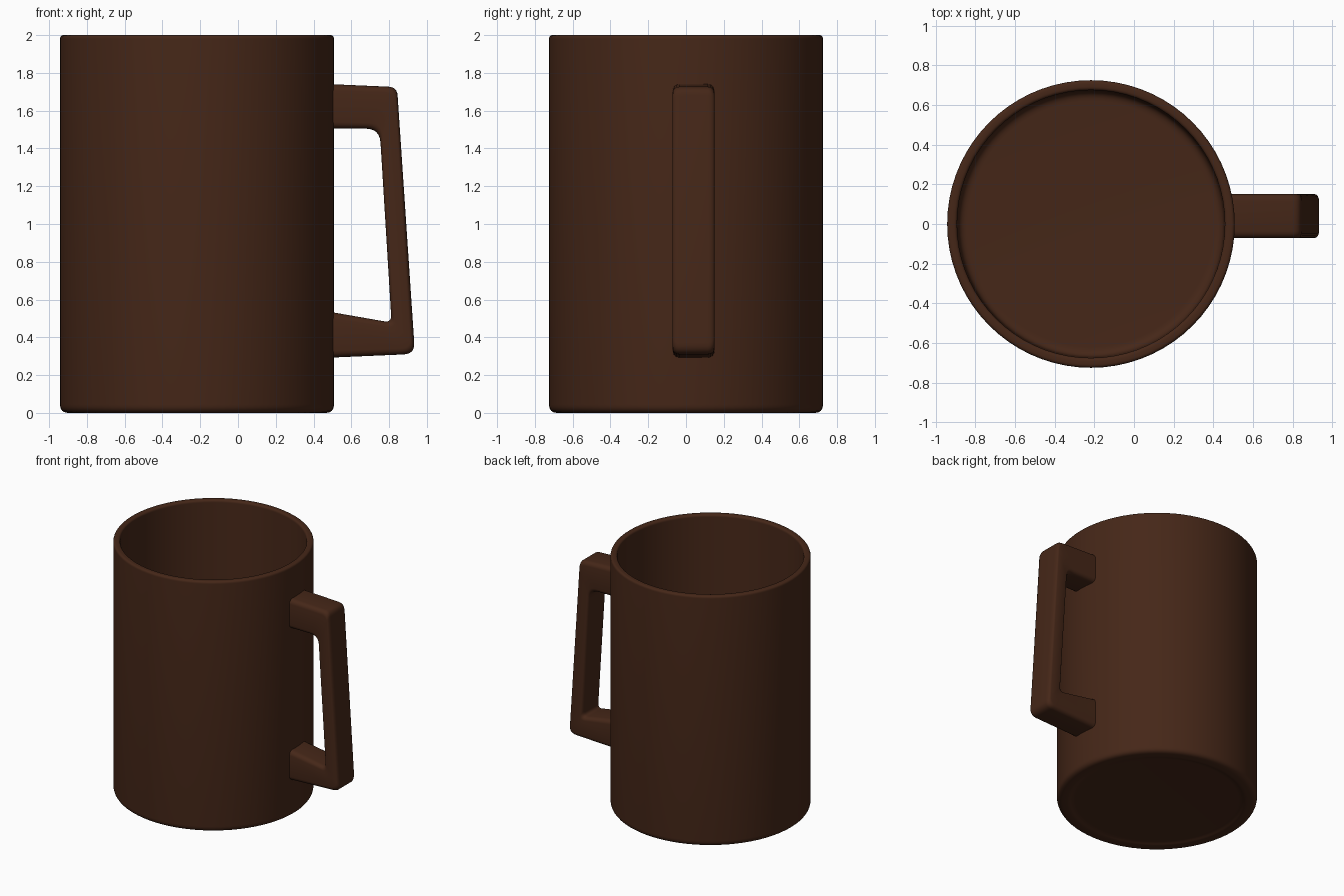
import bpy, bmesh, math
from mathutils import Vector

if "Cube" in bpy.data.objects:
    bpy.data.objects.remove(bpy.data.objects["Cube"])

brown = bpy.data.materials.new("brown_glaze")
brown.diffuse_color = (0.06, 0.02, 0.009, 1)
brown.use_nodes = True
brown.node_tree.nodes["Principled BSDF"].inputs["Base Color"].default_value = brown.diffuse_color


def finish(name, bm):
    bmesh.ops.remove_doubles(bm, verts=bm.verts, dist=1e-5)
    bmesh.ops.recalc_face_normals(bm, faces=bm.faces)
    me = bpy.data.meshes.new(name)
    bm.to_mesh(me)
    bm.free()
    me.materials.append(brown)
    ob = bpy.data.objects.new(name, me)
    bpy.context.collection.objects.link(ob)
    bpy.ops.object.select_all(action='DESELECT')
    ob.select_set(True)
    bpy.context.view_layer.objects.active = ob
    bpy.ops.object.shade_smooth_by_angle(angle=math.radians(40))
    return ob


def corner(a, c, b, r, n=6):
    """Rounded corner at c between a and b, starting r away from c."""
    a, b, c = Vector(a), Vector(b), Vector(c)
    p = c + (a - c).normalized() * r
    q = c + (b - c).normalized() * r
    return [(1 - t)**2 * p + 2 * t * (1 - t) * c + t * t * q
            for t in (i / n for i in range(n + 1))]


# Mug body: lathed wall, rounded rim, floor and foot
def round_profile(pts):
    out = [Vector(pts[0][:2])]
    for a, c, b in zip(pts, pts[1:], pts[2:]):
        out += corner(a[:2], c[:2], b[:2], c[2])
    return out + [Vector(pts[-1][:2])]


profile = round_profile([(0, 0.012, 0), (0.61, 0.012, 0.02), (0.64, 0, 0.015),
                         (0.725, 0, 0.045), (0.725, 2, 0.02),
                         (0.675, 2, 0.02), (0.67, 0.07, 0.05), (0, 0.07, 0)])
bm = bmesh.new()
vs = [bm.verts.new((p.x, 0, p.y)) for p in profile]
es = [bm.edges.new(pair) for pair in zip(vs, vs[1:])]
bmesh.ops.spin(bm, geom=vs + es, cent=(0, 0, 0), axis=(0, 0, 1),
               angle=2 * math.pi, steps=72, use_merge=True)
body = finish("mug_body", bm)
body.location.x = -0.217

# Handle: rounded-rectangle sections lofted between outer and inner outlines
o = [(0.475, 1.741), (0.842, 1.725), (0.937, 0.312), (0.475, 0.292)]
i = [(0.475, 1.505), (0.75, 1.505), (0.813, 0.478), (0.475, 0.537)]


def outline(p, r1, r2):
    return [Vector(p[0]), *corner(p[0], p[1], p[2], r1),
            *corner(p[1], p[2], p[3], r2), Vector(p[3])]


def section(outer, inner, yc=0.04, half=0.111, r=0.035, n=4):
    mid, d = (outer + inner) / 2, outer - inner
    h, d = d.length / 2, d.normalized()
    ring = []
    for k, (sy, sz) in enumerate([(1, 1), (-1, 1), (-1, -1), (1, -1)]):
        for j in range(n + 1):
            a = (k + j / n) * math.pi / 2
            y = sy * (half - r) + r * math.cos(a)
            w = mid + d * (sz * (h - r) + r * math.sin(a))
            ring.append((w.x, yc + y, w.y))
    return ring


bm = bmesh.new()
rings = [[bm.verts.new(v) for v in section(a, b)]
         for a, b in zip(outline(o, 0.045, 0.06), outline(i, 0.075, 0.04))]
for a, b in zip(rings, rings[1:]):
    for k in range(len(a)):
        m = (k + 1) % len(a)
        bm.faces.new((a[k], a[m], b[m], b[k]))
bm.faces.new(rings[0])
bm.faces.new(rings[-1])
finish("handle", bm)
